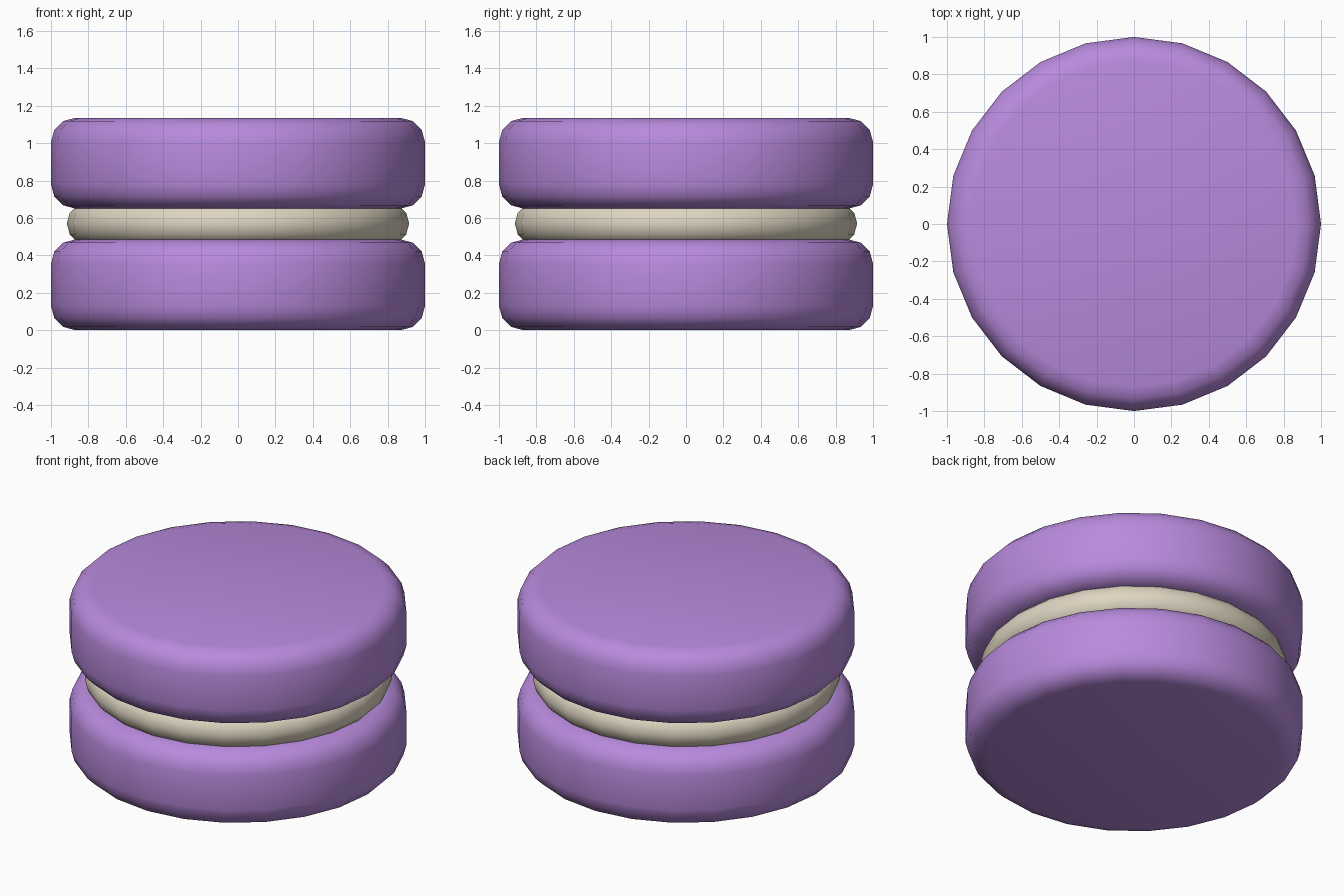
import bpy
import bmesh
from math import sin, cos, pi, radians
from mathutils import Matrix

SIDES = 24
STEPS = 3  # segments in each rounded rim

cube = bpy.data.objects.get("Cube")
if cube:
    bpy.data.objects.remove(cube, do_unlink=True)


def make_material(name, rgb):
    mat = bpy.data.materials.new(name)
    mat.use_nodes = True
    mat.diffuse_color = (*rgb, 1)
    mat.node_tree.nodes["Principled BSDF"].inputs["Base Color"].default_value = (*rgb, 1)
    return mat


def rounded_disc(name, radius, bottom, top, rim, material):
    """Round disc with a quarter-circle rim at the bottom and the top."""
    arc = [pi / 2 * i / STEPS for i in range(STEPS + 1)]
    profile = [(radius - rim + rim * sin(a), bottom + rim - rim * cos(a)) for a in arc]
    upper = [(r, bottom + top - z) for r, z in reversed(profile)]
    # a fully round edge shares its middle ring
    profile += upper[1:] if top - bottom <= 2 * rim + 1e-4 else upper

    bm = bmesh.new()
    rings = []
    for r, z in profile:
        ring = bmesh.ops.create_circle(bm, segments=SIDES, radius=r,
                                       matrix=Matrix.Translation((0, 0, z)))
        rings.append(ring["verts"])
    for low, high in zip(rings, rings[1:]):
        for i in range(SIDES):
            j = (i + 1) % SIDES
            bm.faces.new((low[i], low[j], high[j], high[i]))
    bm.faces.new(rings[0])
    bm.faces.new(rings[-1])
    bmesh.ops.recalc_face_normals(bm, faces=bm.faces)

    mesh = bpy.data.meshes.new(name)
    bm.to_mesh(mesh)
    bm.free()
    mesh.materials.append(material)
    obj = bpy.data.objects.new(name, mesh)
    bpy.context.collection.objects.link(obj)
    bpy.ops.object.select_all(action="DESELECT")
    obj.select_set(True)
    bpy.context.view_layer.objects.active = obj
    bpy.ops.object.shade_smooth_by_angle(angle=radians(40))
    return obj


purple = make_material("purple_shell", (0.48, 0.255, 0.72))
cream = make_material("cream_filling", (0.73, 0.66, 0.53))

# Two matching biscuit shells with the filling pressed between them
rounded_disc("bottom_shell", 1.0, 0.0, 0.485, 0.13, purple)
rounded_disc("filling", 0.915, 0.455, 0.685, 0.115, cream)
rounded_disc("top_shell", 1.0, 0.65, 1.135, 0.13, purple)
